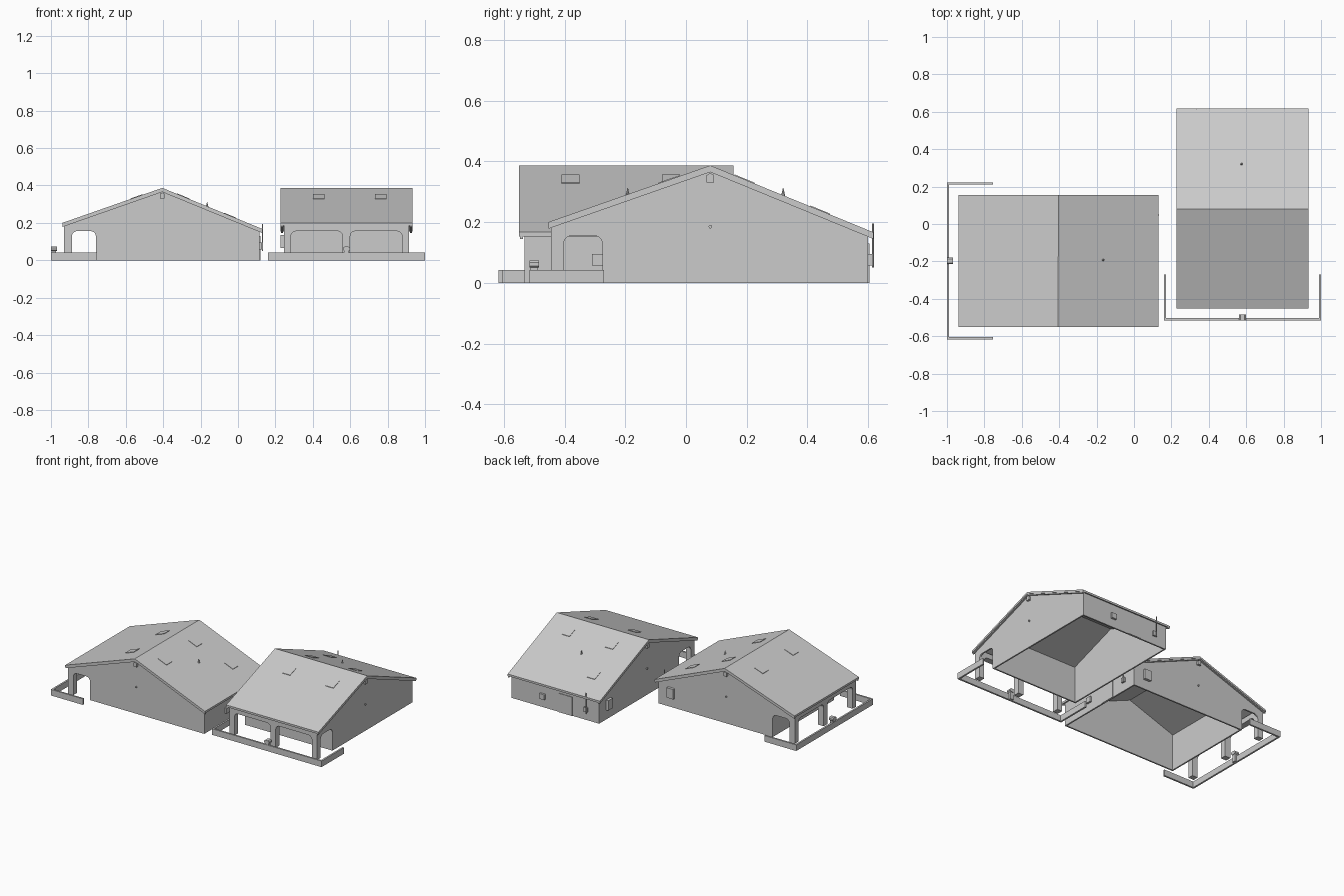
import bpy, bmesh
from math import cos, sin, pi
from mathutils import Matrix, Vector

cube = bpy.data.objects.get("Cube")
if cube:
    bpy.data.objects.remove(cube, do_unlink=True)

grey = bpy.data.materials.new("plain_grey")
grey.use_nodes = True
COLOUR = (0.6, 0.6, 0.6, 1)
grey.diffuse_color = COLOUR
grey.node_tree.nodes["Principled BSDF"].inputs["Base Color"].default_value = COLOUR

# Each house is built around its ridge: x across the front, -y to the porch
HALF = 0.335                      # half width between outer wall faces
FRONT, BACK = -0.525, 0.52        # outer wall faces along the depth
PORCH = -0.355                    # wall behind the porch
EAVE_F, EAVE_B = -0.533, 0.537
ROOF = 0.014                      # roof thickness
WALL = 0.01


def roof_z(y):
    """Height of the roof's upper face."""
    return 0.387 + (0.35 * y if y < 0 else -0.41 * y)


def under(y):
    return roof_z(y) - ROOF


def build(name, place, bm):
    bmesh.ops.recalc_face_normals(bm, faces=bm.faces)
    mesh = bpy.data.meshes.new(name)
    bm.transform(place)
    bm.to_mesh(mesh)
    bm.free()
    mesh.materials.append(grey)
    obj = bpy.data.objects.new(name, mesh)
    bpy.context.collection.objects.link(obj)
    return obj


def prism(name, place, outline, axis, a, b):
    """Extrude an outline along an axis from a to b."""
    spot = {"x": lambda p, t: (t, p[0], p[1]),
            "y": lambda p, t: (p[0], t, p[1]),
            "z": lambda p, t: (p[0], p[1], t)}[axis]
    bm = bmesh.new()
    face = bm.faces.new([bm.verts.new(spot(p, a)) for p in outline])
    grown = bmesh.ops.extrude_face_region(bm, geom=[face])["geom"]
    shift = Vector(spot((0, 0), b - a))
    bmesh.ops.translate(bm, vec=shift,
                        verts=[g for g in grown if isinstance(g, bmesh.types.BMVert)])
    return build(name, place, bm)


def box(name, place, x0, x1, y0, y1, z0, z1):
    return prism(name, place, [(x0, y0), (x1, y0), (x1, y1), (x0, y1)], "z", z0, z1)


def opening(x0, x1, top=0.156, r=0.028):
    """Outline of a doorway with rounded upper corners, left to right."""
    turn = [i * pi / 10 for i in range(6)]
    left = [(x0 + r - r * cos(t), top - r + r * sin(t)) for t in turn]
    right = [(x1 - r + r * sin(t), top - r + r * cos(t)) for t in turn]
    return [(x0, 0)] + left + right + [(x1, 0)]


def cone(name, place, at, r1, r2, height, sides=8):
    bm = bmesh.new()
    lift = Matrix.Translation(Vector(at) + Vector((0, 0, height / 2)))
    bmesh.ops.create_cone(bm, cap_ends=True, segments=sides, radius1=r1,
                          radius2=r2, depth=height, matrix=lift)
    return build(name, place, bm)


def house(tag, place):
    # Roof slab
    ys = [EAVE_F, 0, EAVE_B]
    slab = [(y, roof_z(y)) for y in ys] + [(y, under(y)) for y in reversed(ys)]
    prism(tag + "_roof", place, slab, "x", -0.353, 0.353)

    # Gable walls, each with a doorway into the porch
    gable = [(FRONT, 0)] + opening(-0.483, PORCH) + [
        (BACK, 0), (BACK, under(BACK)), (0, under(0)), (FRONT, under(FRONT))]
    for side, s in (("left", 1), ("right", -1)):
        prism(f"{tag}_{side}_gable_wall", place, gable, "x", s * (HALF - WALL), s * HALF)
        # Verge board under the roof edge
        verge = [(y, under(y) + 0.002) for y in ys] + [
            (y, under(y) - 0.008) for y in reversed(ys)]
        prism(f"{tag}_{side}_verge_board", place, verge, "x", s * 0.34, s * 0.35)
        # Gable vent, wall lamp and curved ribs
        vent = [(-0.012, 0.33), (0.012, 0.33), (0.012, 0.355), (0, 0.362), (-0.012, 0.355)]
        prism(f"{tag}_{side}_gable_vent", place, vent, "x", s * HALF, s * (HALF + 0.014))
        lamp = [(0.006 * cos(i * pi / 3), 0.185 + 0.006 * sin(i * pi / 3)) for i in range(6)]
        prism(f"{tag}_{side}_wall_lamp", place, lamp, "x", s * HALF, s * (HALF + 0.008))

    # Porch front with two doorways and three posts
    front = ([(-HALF, 0)] + opening(-0.297, -0.02) + opening(0.02, 0.297)
             + [(HALF, 0), (HALF, 0.192), (-HALF, 0.192)])
    prism(tag + "_porch_front", place, front, "y", FRONT, FRONT + 0.042)
    for side, s in (("left", 1), ("right", -1)):
        x = sorted((s * 0.297, s * HALF))
        box(f"{tag}_{side}_porch_post", place, x[0], x[1], FRONT, -0.483, 0, 0.156)

    # Back wall and the wall behind the porch
    inner = HALF - WALL / 2
    box(tag + "_back_wall", place, -HALF, HALF, BACK - WALL, BACK, 0, under(BACK))
    box(tag + "_porch_back_wall", place, -inner, inner, PORCH, PORCH + WALL, 0, under(PORCH))

    # Fittings on the back and side walls
    box(tag + "_back_door", place, -0.13, -0.03, BACK, BACK + 0.004, 0, 0.13)
    box(tag + "_back_unit", place, 0.075, 0.112, BACK, BACK + 0.014, 0.058, 0.095)
    box(tag + "_meter_box", place, -0.25, -0.225, BACK, BACK + 0.012, 0.058, 0.09)
    cone(tag + "_back_pole", place, (-0.245, BACK + 0.016, 0.05), 0.003, 0.003, 0.145, 6)
    box(tag + "_side_cabinet", place, -HALF - 0.018, -HALF, 0.395, 0.445, 0.066, 0.135)

    # Low roof windows and the ridge-side vent
    for i, (x, y0, y1) in enumerate([(-0.148, -0.17, -0.105), (0.183, -0.17, -0.105),
                                     (-0.148, 0.08, 0.145), (0.183, 0.08, 0.145),
                                     (-0.185, 0.33, 0.395)]):
        pane = [(y0, roof_z(y0) - 0.002), (y1, roof_z(y1) - 0.002),
                (y1, roof_z(y1) + 0.003), (y0, roof_z(y0) + 0.003)]
        prism(f"{tag}_roof_window_{i + 1}", place, pane, "x", x - 0.03, x + 0.03)
    cone(tag + "_roof_vent", place, (-0.005, 0.24, roof_z(0.24) - 0.004), 0.007, 0.001, 0.028)

    # Low garden wall around the porch, with its pillar
    o, i, f, e, t = 0.42, 0.408, -0.595, -0.35, 0.012
    ring = [(-o, f), (o, f), (o, e), (i, e), (i, f + t), (-i, f + t), (-i, e), (-o, e)]
    prism(tag + "_garden_wall", place, ring, "z", 0, 0.042)
    c = f + 0.015
    box(tag + "_pillar", place, -0.012, 0.012, c - 0.012, c + 0.012, 0, 0.055)
    cap = [(-0.012, 0.05), (0.012, 0.05), (0.018, 0.056), (0.018, 0.067),
           (0.011, 0.073), (-0.011, 0.073), (-0.018, 0.067), (-0.018, 0.056)]
    prism(tag + "_pillar_cap", place, cap, "y", c - 0.016, c + 0.016)


house("left_house", Matrix.Translation((0.58, 0.08, 0)))
house("right_house", Matrix.Translation((-0.405, -0.197, 0)) @ Matrix.Rotation(-pi / 2, 4, "Z"))
